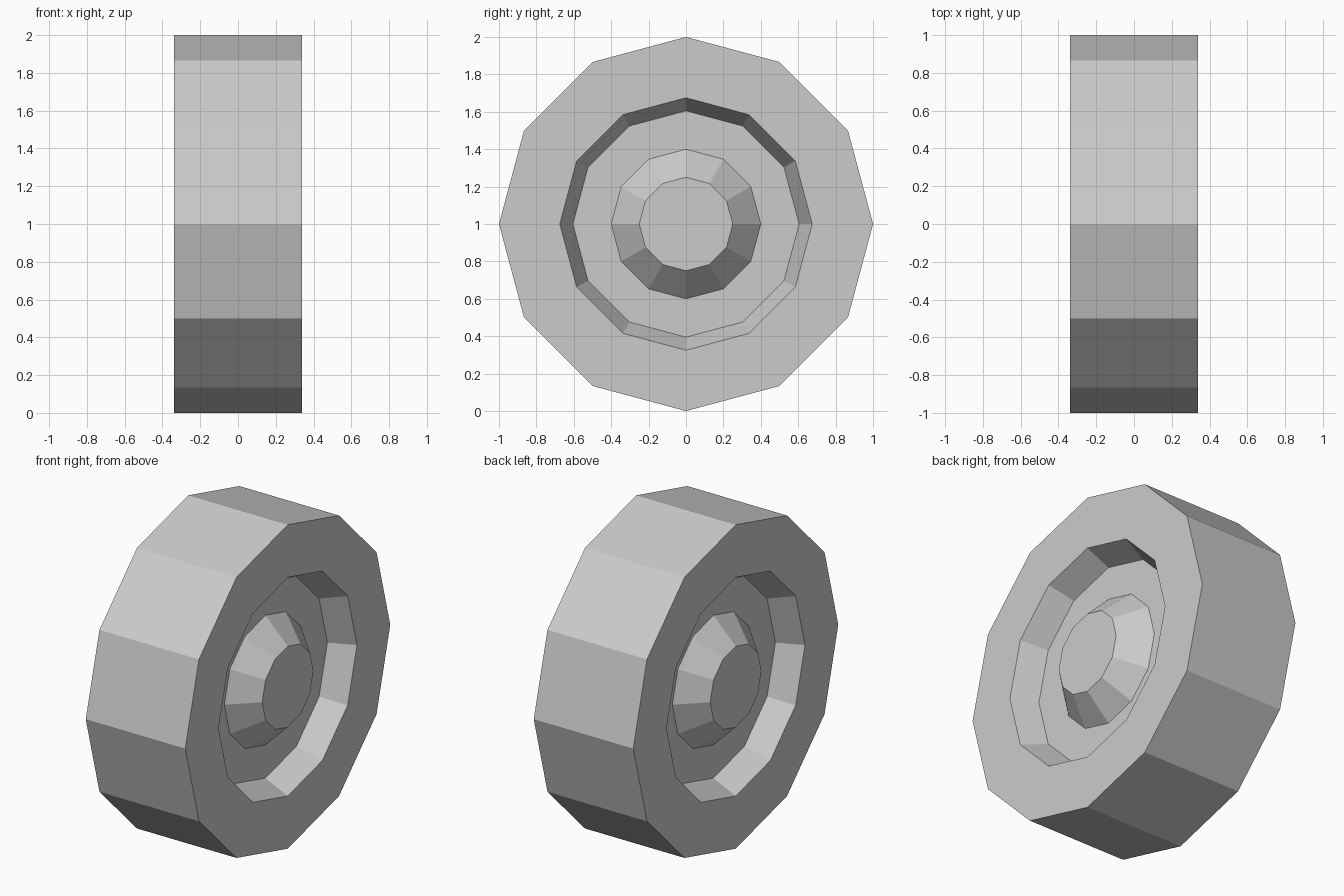
import bpy, bmesh
from math import sin, cos, tau

if "Cube" in bpy.data.objects:
    bpy.data.objects.remove(bpy.data.objects["Cube"])

SIDES = 12

# Half profile (x, radius): hub cap, hub base, recess floor, rim lip, tread edge
half = [(0.34, 0.25), (0.187, 0.40), (0.187, 0.605), (0.34, 0.675), (0.34, 1.0)]
profile = half + [(-x, r) for x, r in reversed(half)]

# Lathe the profile around the axle (x axis)
bm = bmesh.new()
rings = [[bm.verts.new((x, r * cos(tau * i / SIDES), r * sin(tau * i / SIDES)))
          for i in range(SIDES)] for x, r in profile]
for a, b in zip(rings, rings[1:]):
    for i in range(SIDES):
        j = (i + 1) % SIDES
        bm.faces.new((a[i], a[j], b[j], b[i]))

# Flat hub caps on both sides
bm.faces.new(rings[0])
bm.faces.new(rings[-1])
bmesh.ops.recalc_face_normals(bm, faces=bm.faces)

mesh = bpy.data.meshes.new("wheel")
bm.to_mesh(mesh)
bm.free()
wheel = bpy.data.objects.new("wheel", mesh)
wheel.location.z = 1.0
bpy.context.collection.objects.link(wheel)
